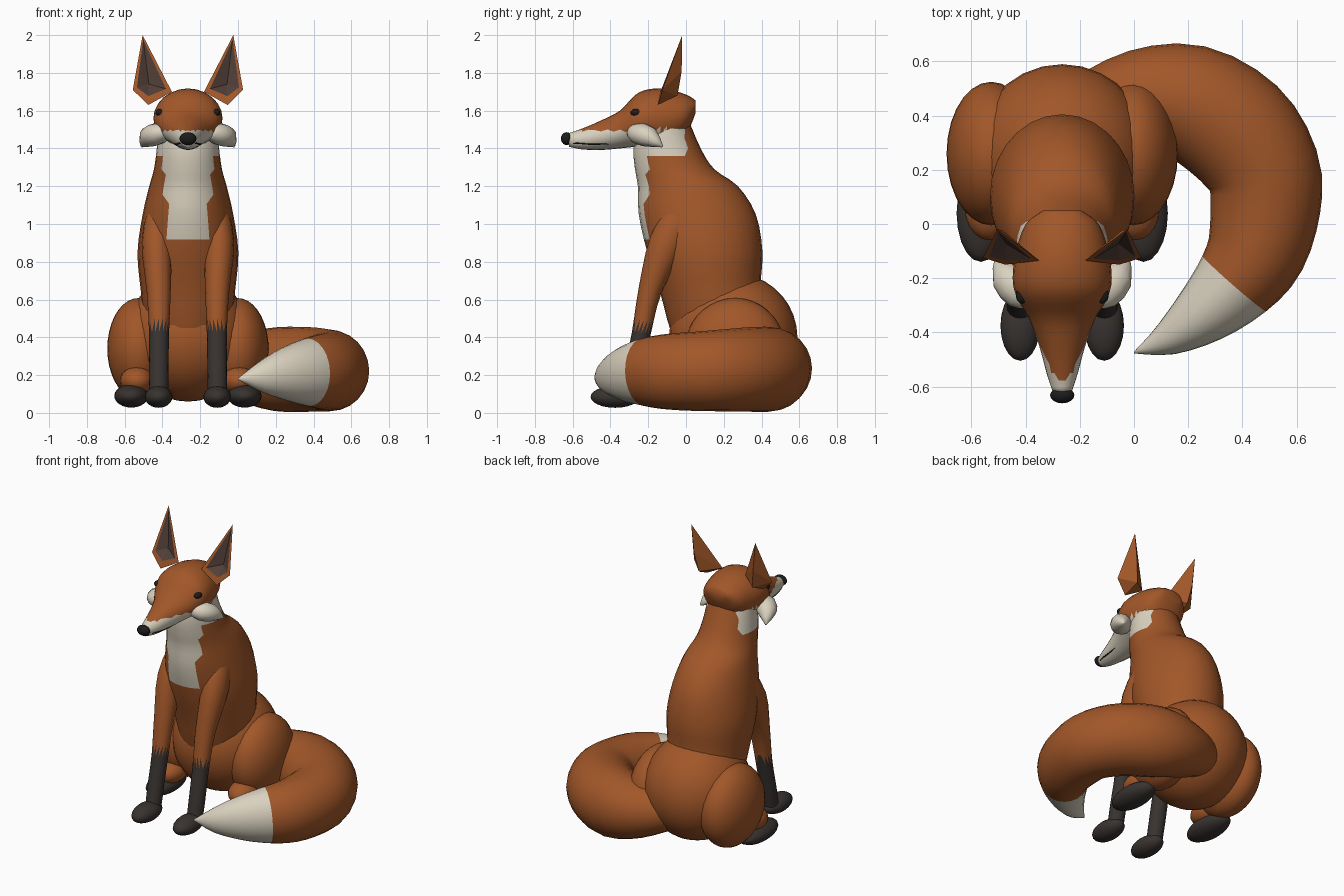
import bpy, bmesh, math
from mathutils import Vector

if "Cube" in bpy.data.objects:
    bpy.data.objects.remove(bpy.data.objects["Cube"])

AX = -0.265  # x of the body's mirror plane


def material(name, rgb):
    m = bpy.data.materials.new(name)
    m.diffuse_color = (*rgb, 1)
    m.use_nodes = True
    m.node_tree.nodes["Principled BSDF"].inputs["Base Color"].default_value = m.diffuse_color
    return m


RUST = material("rust_fur", (0.36, 0.095, 0.022))
CREAM = material("cream_fur", (0.70, 0.64, 0.52))
DARK = material("dark_fur", (0.04, 0.033, 0.03))
BLACK = material("black", (0.012, 0.012, 0.012))
INNER = material("ear_inside", (0.085, 0.05, 0.04))


def finish(name, bm, mat, paint=None, mat2=None, smooth=True):
    bmesh.ops.recalc_face_normals(bm, faces=bm.faces[:])
    if paint:
        bmesh.ops.triangulate(bm, faces=bm.faces[:])
        for f in bm.faces:
            c = f.calc_center_median()
            f.material_index = int(paint(c.x - AX, c.y, c.z))
    for f in bm.faces:
        f.smooth = smooth
    me = bpy.data.meshes.new(name)
    bm.to_mesh(me)
    bm.free()
    me.materials.append(mat)
    if mat2:
        me.materials.append(mat2)
    ob = bpy.data.objects.new(name, me)
    bpy.context.collection.objects.link(ob)
    return ob


def spline(rows, steps):
    """Catmull-Rom resampling of rows of numbers."""
    p = [rows[0]] + list(rows) + [rows[-1]]
    out = []
    for i in range(1, len(p) - 2):
        for k in range(steps):
            t = k / steps
            out.append([0.5 * (2 * b + (c - a) * t + (2 * a - 5 * b + 4 * c - d) * t * t
                               + (3 * b - a - 3 * c + d) * t ** 3)
                        for a, b, c, d in zip(*p[i - 1:i + 3])])
    return out + [list(rows[-1])]


def tube(name, rows, mat, ref=(0, 0, 1), axis=None, sides=24, steps=3, paint=None, mat2=None):
    """Loft ellipses (x off the mirror plane, y, z, half width, half height)."""
    rows = spline(rows, steps)
    bm = bmesh.new()
    rings = []
    pts = [Vector((r[0] + AX, r[1], r[2])) for r in rows]
    for i, r in enumerate(rows):
        t = Vector(axis) if axis else (pts[min(i + 1, len(pts) - 1)] - pts[max(i - 1, 0)]).normalized()
        a = Vector(ref).cross(t).normalized()
        b = t.cross(a)
        rings.append([bm.verts.new(pts[i] + a * max(r[3], .002) * math.cos(w) + b * max(r[4], .002) * math.sin(w))
                      for w in (2 * math.pi * k / sides for k in range(sides))])
    for q, r in zip(rings, rings[1:]):
        for k in range(sides):
            n = (k + 1) % sides
            bm.faces.new((q[k], q[n], r[n], r[k]))
    bm.faces.new(rings[0])
    bm.faces.new(rings[-1])
    return finish(name, bm, mat, paint, mat2)


def ball(name, centre, radii, mat, u=28, v=18):
    bm = bmesh.new()
    bmesh.ops.create_uvsphere(bm, u_segments=u, v_segments=v, radius=1)
    bmesh.ops.scale(bm, vec=radii, verts=bm.verts)
    bmesh.ops.translate(bm, vec=(centre[0] + AX, centre[1], centre[2]), verts=bm.verts)
    return finish(name, bm, mat)


# Torso and neck with cream bib
def bib(x, y, z):
    return (z > 1.36 and y < 0.0) or (z > 0.94 and y < 0 and abs(x) < 0.10 + 0.09 * (z - 0.94))


tube("torso", [(0, .2, .12, .12, .14), (0, .2, .4, .22, .27), (0, .13, .65, .25, .27),
               (0, .10, .85, .267, .305), (0, .06, 1.05, .24, .31), (0, .01, 1.2, .205, .265),
               (0, -.06, 1.29, .18, .21), (0, -.10, 1.4, .165, .178), (0, -.12, 1.56, .15, .13)],
     RUST, ref=(0, 1, 0), axis=(0, 0, 1), sides=28, paint=bib, mat2=CREAM)
ball("rump", (0, .25, .4), (.33, .34, .34), RUST)

# Head with cream muzzle
tube("head", [(0, .05, 1.62, .07, .035), (0, .0, 1.58, .135, .105), (0, -.1, 1.56, .17, .155),
              (0, -.2, 1.56, .183, .153), (0, -.27, 1.545, .168, .137), (0, -.35, 1.5, .122, .1),
              (0, -.45, 1.47, .085, .078), (0, -.55, 1.45, .058, .055), (0, -.62, 1.445, .035, .036)],
     RUST, axis=(0, -1, 0), paint=lambda x, y, z: z < 1.495, mat2=CREAM)
ball("nose", (0, -.632, 1.452), (.045, .03, .034), BLACK, 16, 10)

# Parts mirrored left and right
for s, side in ((-1, "left"), (1, "right")):
    ball("eye_" + side, (s * .148, -.262, 1.59), (.024, .032, .02), BLACK, 14, 10)
    tube("mouth_line_" + side, [(s * .025, -.605, 1.425, .004, .004), (s * .043, -.58, 1.428, .004, .004),
                                (s * .06, -.5, 1.422, .004, .004), (s * .07, -.41, 1.425, .004, .004)],
         BLACK, sides=6)
    tube("cheek_tuft_" + side, [(s * .11, -.29, 1.49, .03, .03), (s * .15, -.255, 1.48, .065, .055),
                                (s * .205, -.195, 1.46, .06, .055), (s * .245, -.125, 1.41, .005, .005)],
         CREAM, sides=12, steps=2)

    # Ear: leaning shell with a dark sunken front panel
    P = lambda x, y, z: Vector((AX + s * x, y, z))
    tip, back = P(.24, -.02, 2.0), P(.2, -.045, 1.68)
    front = [P(.292, -.125, 1.71), P(.21, -.15, 1.63), P(.085, -.135, 1.70)]
    bm = bmesh.new()
    outer = [bm.verts.new(p) for p in [tip] + front]
    mid = sum([tip] + front, Vector()) / 4
    inner_pts = [p.lerp(mid, k) for p, k in zip([tip] + front, (.1, .26, .36, .26))]
    inner = [bm.verts.new(p) for p in inner_pts]
    deep = bm.verts.new(mid + Vector((0, .035, -.02)))
    hub, ridge = bm.verts.new(back), bm.verts.new(tip.lerp(back, .6) + Vector((s * .005, .012, 0)))
    dark_faces = []
    for i in range(4):
        j = (i + 1) % 4
        bm.faces.new((outer[i], outer[j], inner[j], inner[i]))
        dark_faces.append(bm.faces.new((inner[i], inner[j], deep)))
    for tri in ((outer[0], outer[1], ridge), (outer[1], hub, ridge), (outer[0], ridge, outer[3]),
                (outer[3], ridge, hub), (outer[1], outer[2], hub), (outer[2], outer[3], hub)):
        bm.faces.new(tri)
    for f in dark_faces:
        f.material_index = 1
    finish("ear_" + side, bm, RUST, mat2=INNER, smooth=False)

    # Front leg with dark stocking and paw
    tube("front_leg_" + side, [(s * .155, -.31, .08, .05, .05), (s * .155, -.28, .22, .052, .05),
                               (s * .153, -.237, .42, .053, .05), (s * .155, -.19, .65, .064, .062),
                               (s * .165, -.1, .9, .08, .095), (s * .15, .0, 1.1, .06, .08)],
         RUST, ref=(0, 1, 0), sides=16, paint=lambda x, y, z: z < .46, mat2=DARK)
    ball("front_paw_" + side, (s * .155, -.375, .085), (.073, .13, .058), DARK, 20, 12)

    # Hind leg
    ball("thigh_" + side, (s * .262, .26, .34), (.165, .265, .268), RUST)
    ball("hind_shank_" + side, (s * .27, .06, .17), (.09, .12, .075), RUST, 20, 12)
    ball("hind_paw_" + side, (s * .3, .04, .09), (.09, .18, .062), DARK, 20, 12)

# Tail curling round to the front, with cream tip
path = [(-.2, .42, .28, .12, .12), (.0, .46, .25, .18, .18), (.2, .45, .232, .215, .222),
        (.375, .345, .23, .225, .224), (.475, .2, .225, .212, .217), (.485, .06, .22, .203, .21),
        (.45, -.1, .218, .185, .2), (.37, -.22, .215, .156, .18), (.25, -.335, .205, .115, .14),
        (.12, -.425, .19, .063, .08), (.0, -.475, .18, .003, .003)]
tube("tail", [(x - AX, y, z, a, b) for x, y, z, a, b in path], RUST, sides=24,
     paint=lambda x, y, z: y + .13 + .72 * (x + AX - .25) < 0, mat2=CREAM)
